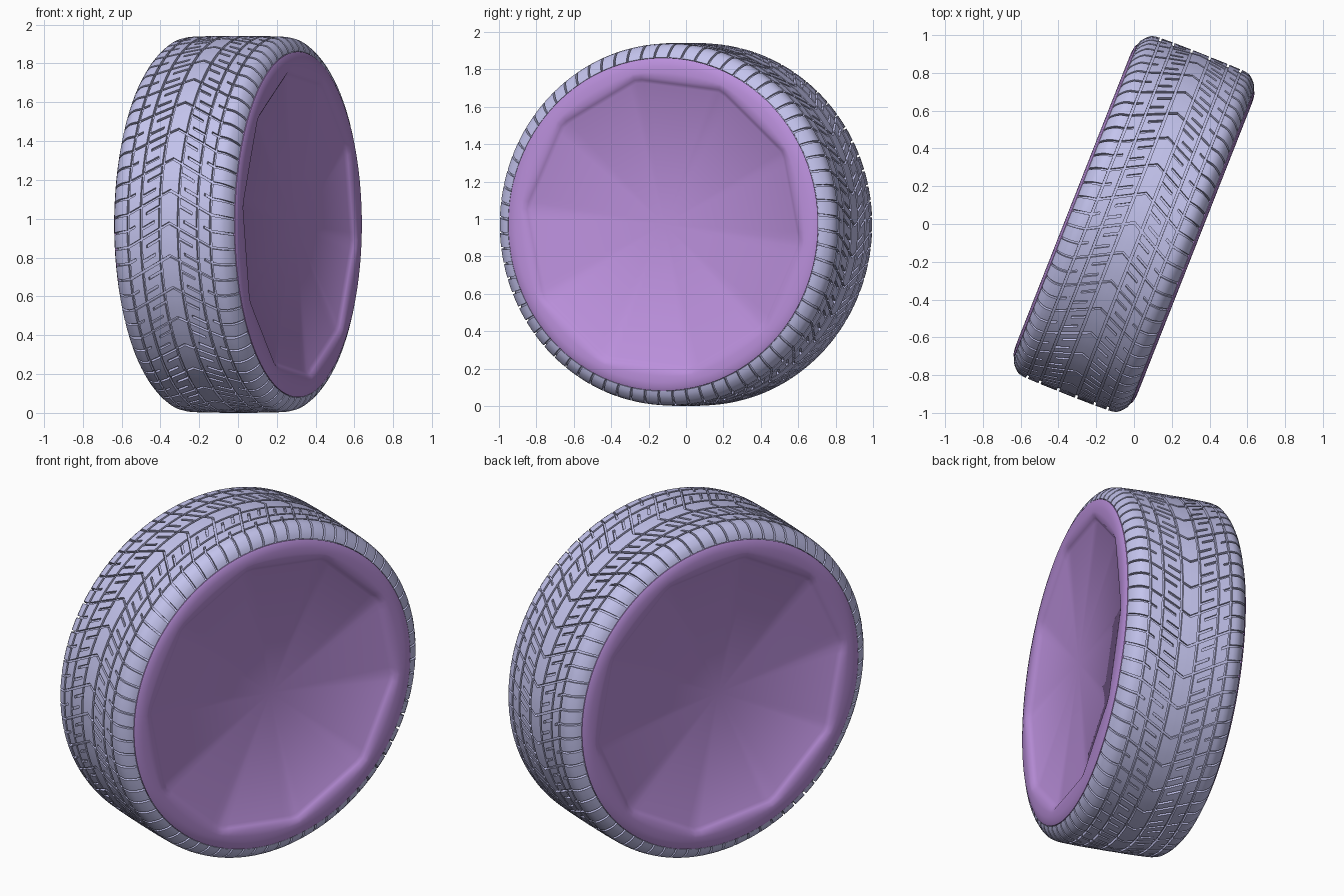
import bpy, bmesh, math

if "Cube" in bpy.data.objects:
    bpy.data.objects.remove(bpy.data.objects["Cube"])

R, TURN, PITCHES = 0.971, math.radians(-21.5), 36
DEPTH = 0.016
STEP = 2 * math.pi / PITCHES

# Half cross-section of the tyre: (axial, radius), from crown to sidewall
PROFILE = [(0, .971), (.15, .970), (.25, .967), (.28, .960),
           (.305, .940), (.325, .912), (.332, .888)]
ARC = [0]
for a, b in zip(PROFILE, PROFILE[1:]):
    ARC.append(ARC[-1] + math.dist(a, b))


def raw(s):
    s = max(0, min(s, ARC[-1]))
    for i in range(len(ARC) - 1):
        if s <= ARC[i + 1]:
            f = (s - ARC[i]) / (ARC[i + 1] - ARC[i])
            return [p + (q - p) * f for p, q in zip(PROFILE[i], PROFILE[i + 1])]
    return PROFILE[-1]


def section(s, depth=0):
    """Axial and radial position at arc length s, sunk along the normal."""
    a, b = raw(max(0, s - .012)), raw(s + .012)
    dv, dr = b[0] - a[0], b[1] - a[1]
    n = math.hypot(dv, dr)
    v, r = raw(s)
    return v + dr / n * depth, r - dv / n * depth


def around(v, r, t):
    return (v, r * math.cos(t), r * math.sin(t))


def material(name, col):
    m = bpy.data.materials.new(name)
    m.diffuse_color = (*col, 1)
    m.use_nodes = True
    m.node_tree.nodes["Principled BSDF"].inputs["Base Color"].default_value = m.diffuse_color
    return m


def finish(bm, name, mat, angle):
    bmesh.ops.recalc_face_normals(bm, faces=bm.faces)
    me = bpy.data.meshes.new(name)
    bm.to_mesh(me)
    bm.free()
    ob = bpy.data.objects.new(name, me)
    bpy.context.collection.objects.link(ob)
    me.materials.append(mat)
    ob.rotation_euler.z = TURN
    ob.location.z = R
    bpy.ops.object.select_all(action='DESELECT')
    ob.select_set(True)
    bpy.context.view_layer.objects.active = ob
    bpy.ops.object.shade_smooth_by_angle(angle=math.radians(angle))
    return ob


def bridge(bm, rings):
    for a, b in zip(rings, rings[1:]):
        n = len(a)
        for i in range(n):
            bm.faces.new((a[i], a[(i + 1) % n], b[(i + 1) % n], b[i]))


def block(bm, k, side, s0, s1, u0, u1):
    """One raised tread block following the curved tyre surface."""
    nu, ns = 3, max(1, math.ceil((s1 - s0) / .025))

    def vert(i, j, d):
        s = s0 + (s1 - s0) * j / ns
        skew = (.55 * min(s, .23) + .15 * max(0, s - .23)) / R
        t = (k + u0 + (u1 - u0) * i / nu) * STEP + skew
        v, r = section(s, d)
        return bm.verts.new(around(side * v, r, t))

    top = [[vert(i, j, 0) for j in range(ns + 1)] for i in range(nu + 1)]
    for i in range(nu):
        for j in range(ns):
            bm.faces.new((top[i][j], top[i + 1][j], top[i + 1][j + 1], top[i][j + 1]))
    edge = [(i, 0) for i in range(nu)] + [(nu, j) for j in range(ns)] + \
           [(i, ns) for i in range(nu, 0, -1)] + [(0, j) for j in range(ns, 0, -1)]
    low = [vert(i, j, DEPTH + .002) for i, j in edge]
    bridge(bm, [[top[i][j] for i, j in edge], low])


blue = material("tyre_blue", (.55, .55, .85))
purple = material("side_purple", (.50, .28, .72))

# Tyre carcass: the groove floor between the tread blocks
SEG = 144
bm = bmesh.new()
half = [section(s, DEPTH) for s in (.02, .1, .2, .25, .28, .31, .34, .36)] + [(.331, .884)]
full = [(-v, r) for v, r in reversed(half)] + half
bridge(bm, [[bm.verts.new(around(v, r, 2 * math.pi * i / SEG)) for i in range(SEG)]
            for v, r in full])
finish(bm, "tyre_carcass", blue, 40)

# Tread blocks of one pitch: (arc start, arc end, pitch start, pitch end)
BLOCKS = [
    (0, .045, 0, .92),                                        # centre chevron
    (.058, .150, 0, .22), (.128, .150, .22, .31),             # S-shaped block
    (.058, .150, .31, .61), (.058, .080, .61, .70), (.058, .150, .70, .92),
    (.162, .222, 0, .42), (.162, .190, .42, .50), (.162, .222, .50, .92),  # outer rib
    (.234, .368, 0, .43), (.234, .368, .50, .93),             # shoulder lugs
]
bm = bmesh.new()
for k in range(PITCHES):
    for side in (-1, 1):
        for b in BLOCKS:
            block(bm, k, side, *b)
finish(bm, "tread_blocks", blue, 40)

# Side discs: rounded lip running into a shallow ten-sided recess
SIDES, N = 10, 120
LIP = [(.318, .886, 0), (.333, .890, 0), (.341, .875, 0), (.346, .845, 0),
       (.347, .815, .3), (.344, .790, 1), (.332, .772, 1), (.318, .755, 1)]
for side, label in ((1, "right"), (-1, "left")):
    bm = bmesh.new()
    rings = []
    for v, r, facet in LIP:
        ring = []
        for i in range(N):
            t = 2 * math.pi * i / N
            w = (t + .12) % (2 * math.pi / SIDES) - math.pi / SIDES
            poly = math.cos(math.pi / SIDES) / math.cos(w)
            ring.append(bm.verts.new(around(side * v, r * (1 + facet * (poly - .975)), t)))
        rings.append(ring)
    bridge(bm, rings)
    hub = bm.verts.new((side * .314, 0, 0))
    for i in range(N):
        bm.faces.new((rings[-1][i], rings[-1][(i + 1) % N], hub))
    finish(bm, "side_disc_" + label, purple, 50)
